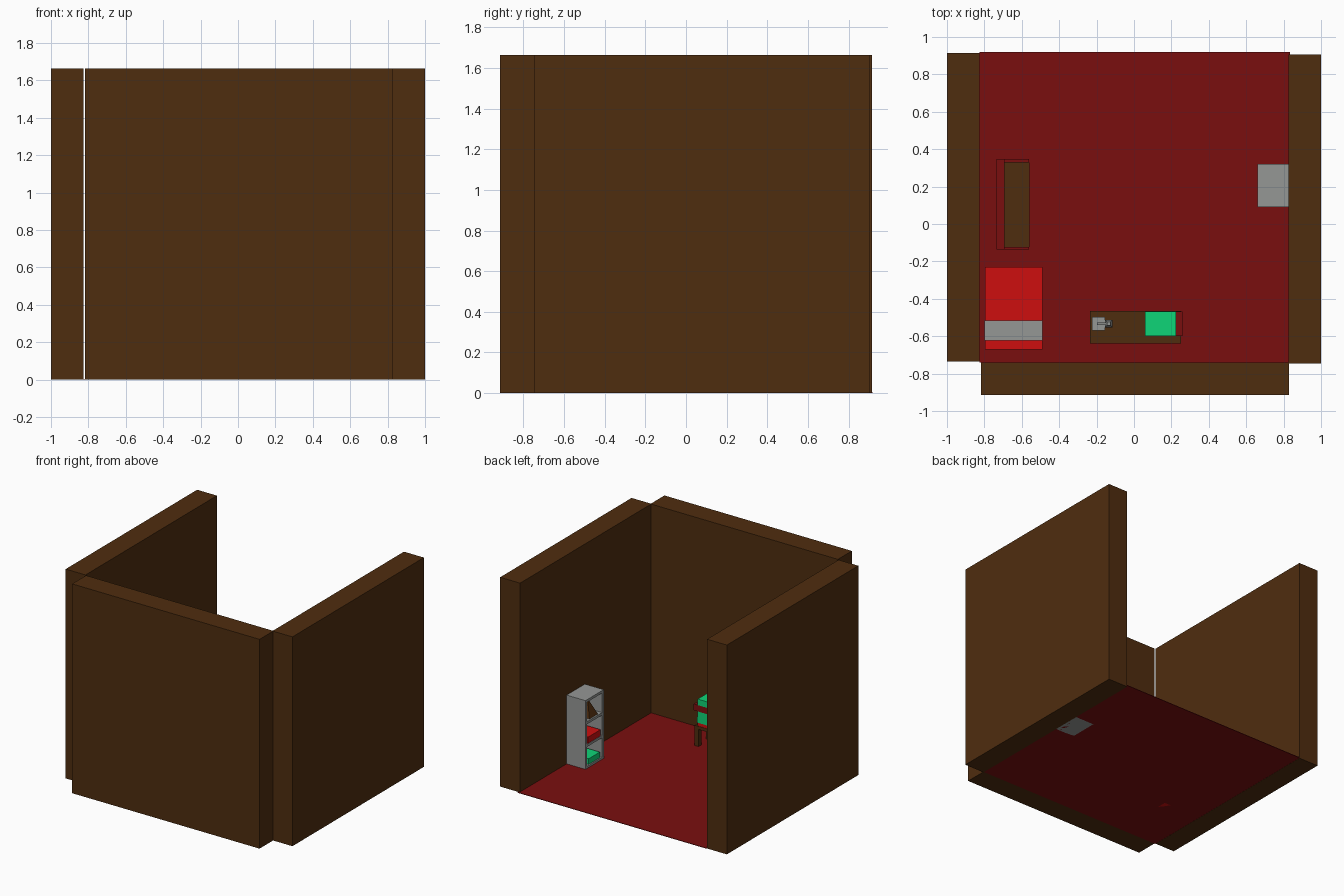
import bpy, bmesh, math
from mathutils import Matrix, Vector

if "Cube" in bpy.data.objects:
    bpy.data.objects.remove(bpy.data.objects["Cube"])


def material(name, r, g, b):
    m = bpy.data.materials.new(name)
    m.diffuse_color = (r, g, b, 1)
    m.use_nodes = True
    m.node_tree.nodes["Principled BSDF"].inputs["Base Color"].default_value = m.diffuse_color
    return m


BROWN = material("dark_wood", 0.078, 0.026, 0.0047)
MAROON = material("dark_red", 0.195, 0.0047, 0.0047)
RED = material("bright_red", 0.61, 0.0047, 0.0047)
GREEN = material("green", 0.0047, 0.66, 0.185)
GREY = material("grey", 0.30, 0.31, 0.30)


def add_object(name, bm, mat):
    mesh = bpy.data.meshes.new(name)
    bm.to_mesh(mesh)
    bm.free()
    mesh.materials.append(mat)
    ob = bpy.data.objects.new(name, mesh)
    bpy.context.collection.objects.link(ob)
    return ob


def box(name, x, y, z, mat):
    """Box from (min, max) ranges on each axis."""
    bm = bmesh.new()
    bmesh.ops.create_cube(bm, size=1)
    for v in bm.verts:
        v.co = Vector(r[0] if c < 0 else r[1] for c, r in zip(v.co, (x, y, z)))
    return add_object(name, bm, mat)


def bar(name, a, b, width, mat):
    """Square bar between two points."""
    a, b = Vector(a), Vector(b)
    bm = bmesh.new()
    bmesh.ops.create_cube(bm, size=1)
    rot = (b - a).to_track_quat('Z', 'Y').to_matrix().to_4x4()
    bm.transform(Matrix.Translation((a + b) / 2) @ rot
                 @ Matrix.Diagonal((width, width, (b - a).length, 1)))
    return add_object(name, bm, mat)


# Room shell: three walls, open at the back
H = 1.663
box("left_wall", (-1, -0.826), (-0.735, 0.915), (0, H), BROWN)
box("right_wall", (0.825, 1), (-0.745, 0.905), (0, H), BROWN)
box("front_wall", (-0.817, 0.83), (-0.915, -0.74), (0, H), BROWN)
box("floor", (-0.825, 0.835), (-0.74, 0.92), (0, 0.004), MAROON)

# Bed with pillow
box("bed", (-0.797, -0.49), (-0.67, -0.23), (0, 0.14), RED)
box("pillow", (-0.80, -0.488), (-0.623, -0.517), (0.13, 0.175), GREY)

# Sofa: brown seat, dark red back and arms
box("sofa_base", (-0.735, -0.562), (-0.135, 0.348), (0.0, 0.10), MAROON)
box("sofa_seat", (-0.692, -0.56), (-0.122, 0.33), (0.09, 0.125), BROWN)
box("sofa_back", (-0.735, -0.692), (-0.135, 0.348), (0.10, 0.26), MAROON)
for side, y in (("front", (-0.135, -0.122)), ("back", (0.33, 0.348))):
    box("sofa_arm_" + side, (-0.692, -0.562), y, (0.10, 0.18), MAROON)

# Desk
box("desk_top", (-0.235, 0.25), (-0.64, -0.465), (0.14, 0.165), BROWN)
for i, x in enumerate((-0.235, 0.215)):
    for j, y in enumerate((-0.64, -0.50)):
        box(f"desk_leg_{i}{j}", (x, x + 0.035), (y, y + 0.035), (0, 0.145), BROWN)

# Stack of books on the desk, slightly shifted
books = [(0.06, 0.165, 0.19, RED), (0.065, 0.19, 0.235, GREEN),
         (0.06, 0.235, 0.28, GREEN), (0.095, 0.28, 0.33, MAROON),
         (0.06, 0.33, 0.378, GREEN)]
for i, (x, z0, z1, mat) in enumerate(books):
    box(f"stacked_book_{i}", (x, x + 0.165), (-0.60, -0.468), (z0, z1), mat)

# Desk lamp: base, bent arm and head
box("lamp_base", (-0.225, -0.155), (-0.57, -0.497), (0.165, 0.18), GREY)
bar("lamp_lower_arm", (-0.175, -0.533, 0.175), (-0.19, -0.533, 0.26), 0.014, GREY)
bar("lamp_upper_arm", (-0.192, -0.533, 0.257), (-0.135, -0.533, 0.31), 0.014, GREY)
bm = bmesh.new()
bmesh.ops.create_cone(bm, cap_ends=True, segments=4, radius1=0.029, radius2=0.012, depth=0.045)
bm.transform(Matrix.Translation((-0.135, -0.533, 0.297)) @ Matrix.Rotation(math.pi / 4, 4, 'Z'))
add_object("lamp_head", bm, GREY)

# Bookcase against the right wall
X, Y, T = (0.66, 0.826), (0.09, 0.32), 0.02
box("bookcase_back", (0.806, 0.826), Y, (0, 0.55), GREY)
box("bookcase_side_front", X, (Y[0], Y[0] + T), (0, 0.55), GREY)
box("bookcase_side_back", X, (Y[1] - T, Y[1]), (0, 0.55), GREY)
for i, z in enumerate((0, 0.175, 0.355, 0.53)):
    box(f"bookcase_shelf_{i}", X, (Y[0] + T, Y[1] - T), (z, z + T), GREY)

# Things on the shelves
box("shelf_green_book", (0.67, 0.80), (0.125, 0.265), (0.02, 0.065), GREEN)
box("shelf_red_book", (0.663, 0.80), (0.125, 0.285), (0.195, 0.245), RED)
bm = bmesh.new()
bmesh.ops.create_cone(bm, cap_ends=True, segments=4, radius1=0.075, radius2=0, depth=0.13)
bm.transform(Matrix.Translation((0.725, 0.20, 0.44)) @ Matrix.Rotation(math.pi / 4, 4, 'Z'))
add_object("shelf_pyramid", bm, BROWN)
